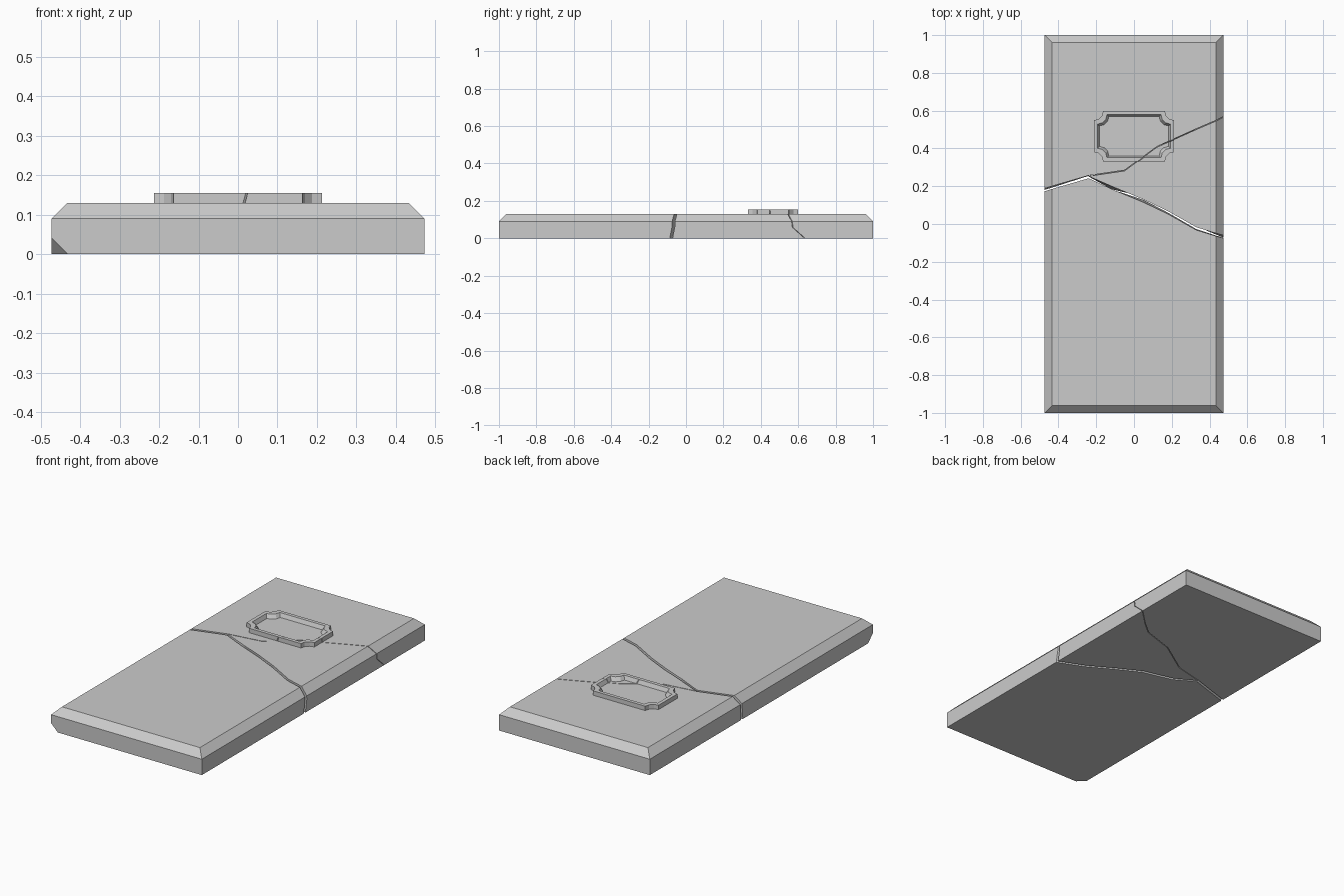
import bpy, bmesh, math
from mathutils import Vector

if "Cube" in bpy.data.objects:
    bpy.data.objects.remove(bpy.data.objects["Cube"])

W, L, H, B = 0.473, 1.0, 0.13, 0.04   # half width, half length, height, bevel


def finish(name, bm):
    bmesh.ops.recalc_face_normals(bm, faces=bm.faces)
    me = bpy.data.meshes.new(name)
    bm.to_mesh(me)
    bm.free()
    ob = bpy.data.objects.new(name, me)
    bpy.context.collection.objects.link(ob)
    return ob


def loft(name, rings):
    """Closed solid through rings of equal point count, capped at both ends."""
    bm = bmesh.new()
    vs = [[bm.verts.new(p) for p in r] for r in rings]
    n = len(rings[0])
    sides = []
    for a, b in zip(vs, vs[1:]):
        for i in range(n):
            j = (i + 1) % n
            sides.append(bm.faces.new((a[i], a[j], b[j], b[i])))
    bm.faces.new(vs[0][::-1])
    bm.faces.new(vs[-1])
    return bm


def rect(inset, z):
    x, y = W - inset, L - inset
    return [(-x, -y, z), (x, -y, z), (x, y, z), (-x, y, z)]


# slab with chamfered top and one chipped lower corner
bm = loft("slab", [rect(0, 0), rect(0, H - B), rect(B, H)])
bmesh.ops.recalc_face_normals(bm, faces=bm.faces)
co, no = Vector((-W + 0.042, -L, 0)), Vector((-1, -1, -1)).normalized()
cut = bmesh.ops.bisect_plane(bm, geom=bm.verts[:] + bm.edges[:] + bm.faces[:],
                             plane_co=co, plane_no=no, clear_outer=True)
bmesh.ops.contextual_create(bm, geom=[e for e in cut["geom_cut"] if isinstance(e, bmesh.types.BMEdge)])
slab = finish("slab", bm)


def plaque_ring(inset, z, r):
    """Rectangle with scooped corners."""
    hx, hy, cy = 0.213 - inset, 0.134 - inset, 0.465
    pts = []
    for sx, sy, start in ((-1, -1, 90), (1, -1, 180), (1, 1, 270), (-1, 1, 0)):
        for k in range(4):
            a = math.radians(start - 30 * k)
            pts.append((sx * hx + r * math.cos(a), cy + sy * hy + r * math.sin(a), z))
    return pts


# plaque frame with sunken panel
plaque = finish("plaque", loft("plaque", [
    plaque_ring(0, 0.12, 0.05), plaque_ring(0, 0.155, 0.05),
    plaque_ring(0.02, 0.155, 0.05), plaque_ring(0.03, 0.133, 0.05)]))

# crack paths (x, y): at slab top and at slab underside
A_T, A_B = [(-0.60, 0.152), (-0.24, 0.257)], [(-0.60, 0.14), (-0.24, 0.255)]
B_T = [(-0.10, 0.192), (0.05, 0.13), (0.18, 0.068), (0.33, -0.017), (0.60, -0.10)]
B_B = [(-0.12, 0.185), (0.05, 0.143), (0.18, 0.075), (0.33, -0.012), (0.60, -0.125)]
C_T = [(-0.05, 0.285), (0.12, 0.41), (0.32, 0.50), (0.43, 0.547), (0.60, 0.615)]
C_B = [(-0.07, 0.297), (0.115, 0.42), (0.30, 0.48), (0.37, 0.538), (0.60, 0.76)]


def shift(path, d):
    return [(x, y + d) for x, y in path]


def cutter(name, top, bottom):
    rings = []
    for z in (-0.04, 0.0, H, 0.18):
        t = z / H
        rings.append([(b[0] + (a[0] - b[0]) * t, b[1] + (a[1] - b[1]) * t, z)
                      for a, b in zip(top, bottom)])
    bm = loft(name, rings)
    bmesh.ops.triangulate(bm, faces=bm.faces)
    ob = finish(name, bm)
    ob.hide_render = True
    return ob


def piece(src, cut, name):
    ob = src.copy()
    ob.data = src.data.copy()
    ob.name = name
    bpy.context.collection.objects.link(ob)
    m = ob.modifiers.new("break", 'BOOLEAN')
    m.operation, m.solver, m.object = 'INTERSECT', 'EXACT', cut
    bpy.context.view_layer.update()
    me = bpy.data.meshes.new_from_object(ob.evaluated_get(bpy.context.evaluated_depsgraph_get()))
    ob.modifiers.clear()
    ob.data = me


# broken pieces: lower, upper and the wedge between the two cracks
low = [(0.6, -1.2), (-0.6, -1.2)]
high = [(0.6, 1.2), (-0.6, 1.2)]
lower = cutter("lower_cutter", shift(A_T + B_T, -0.015) + low, shift(A_B + B_B, -0.015) + low)
upper = cutter("upper_cutter", A_T + C_T + high, A_B + C_B + high)
wedge = cutter("wedge_cutter",
               shift(A_T[1:], -0.004) + B_T + shift(C_T[::-1], -0.004),
               shift(A_B[1:], -0.004) + B_B + shift(C_B[::-1], -0.004))

piece(slab, lower, "slab_lower_piece")
piece(slab, upper, "slab_upper_piece")
piece(slab, wedge, "slab_wedge_piece")
piece(plaque, upper, "plaque_upper_piece")
piece(plaque, wedge, "plaque_wedge_piece")

for ob in (slab, plaque, lower, upper, wedge):
    bpy.data.objects.remove(ob)
